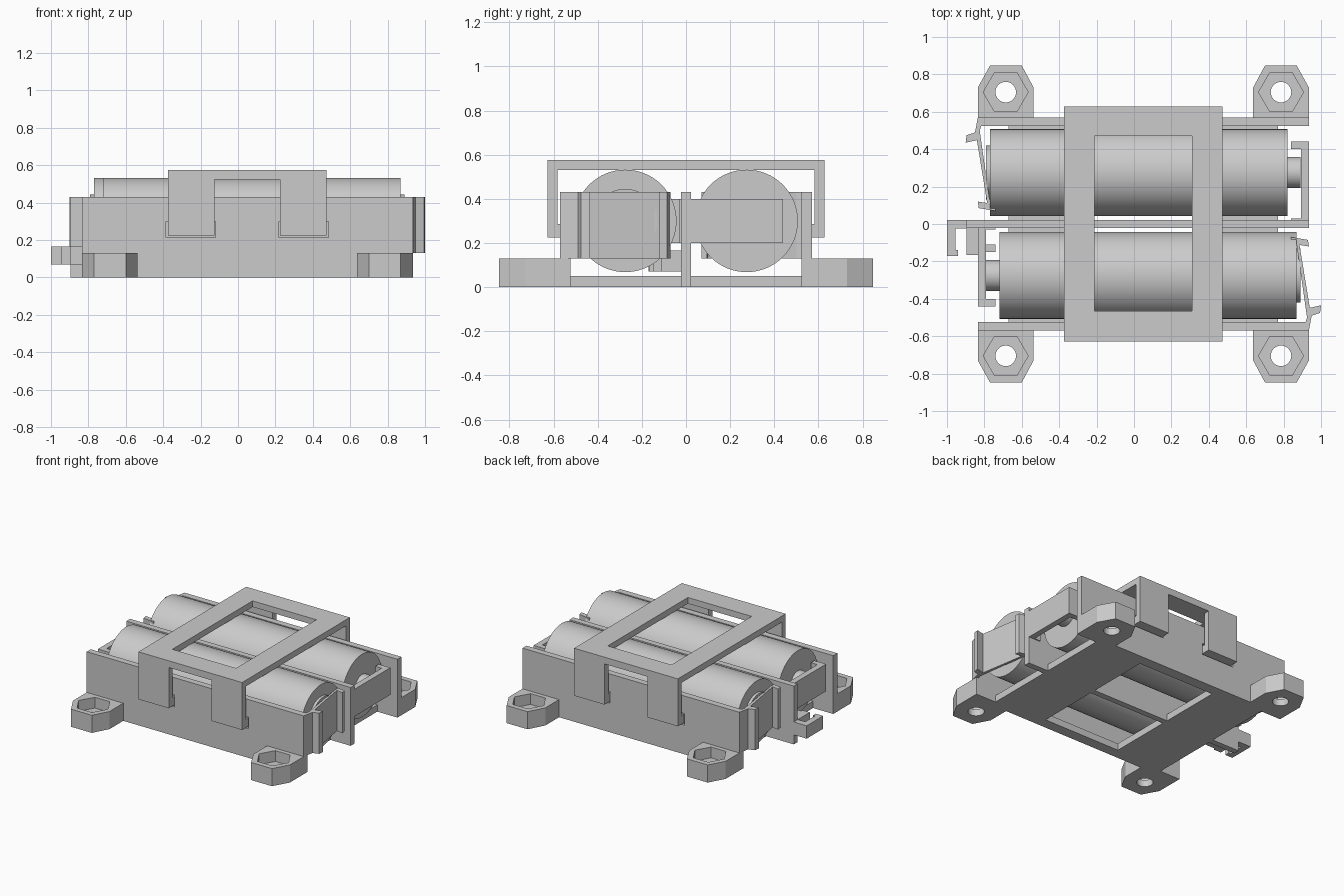
import bpy, bmesh, math
from mathutils import Matrix, Vector

if "Cube" in bpy.data.objects:
    bpy.data.objects.remove(bpy.data.objects["Cube"], do_unlink=True)

grey = bpy.data.materials.new("light_grey")
grey.use_nodes = True
COLOUR = (0.6, 0.6, 0.6, 1)
grey.diffuse_color = COLOUR
grey.node_tree.nodes["Principled BSDF"].inputs["Base Color"].default_value = COLOUR

MID = 0.05  # the holder is symmetric under a half turn about x = MID, y = 0


def finish(bm, name):
    bmesh.ops.recalc_face_normals(bm, faces=bm.faces)
    mesh = bpy.data.meshes.new(name)
    bm.to_mesh(mesh)
    bm.free()
    mesh.materials.append(grey)
    ob = bpy.data.objects.new(name, mesh)
    bpy.context.scene.collection.objects.link(ob)
    return ob


def prism(name, points, z0, z1):
    """Extrude a plan outline between two heights."""
    bm = bmesh.new()
    face = bm.faces.new([bm.verts.new((x, y, z0)) for x, y in points])
    grown = bmesh.ops.extrude_face_region(bm, geom=[face])["geom"]
    top = [v for v in grown if isinstance(v, bmesh.types.BMVert)]
    bmesh.ops.translate(bm, verts=top, vec=(0, 0, z1 - z0))
    return finish(bm, name)


def box(name, x0, x1, y0, y1, z0, z1):
    x0, x1, y0, y1 = min(x0, x1), max(x0, x1), min(y0, y1), max(y0, y1)
    return prism(name, [(x0, y0), (x1, y0), (x1, y1), (x0, y1)], z0, z1)


def ring(x, y, radius, sides):
    angles = [2 * math.pi * i / sides for i in range(sides)]
    return [(x + radius * math.cos(a), y + radius * math.sin(a)) for a in angles]


def rod(bm, x0, x1, y, z, radius):
    place = Matrix.Translation(Vector(((x0 + x1) / 2, y, z))) @ Matrix.Rotation(math.pi / 2, 4, 'Y')
    bmesh.ops.create_cone(bm, cap_ends=True, segments=64, radius1=radius,
                          radius2=radius, depth=abs(x1 - x0), matrix=place)


def cut(target, cutter):
    cutter.hide_render = True
    mod = target.modifiers.new("cut", 'BOOLEAN')
    mod.operation = 'DIFFERENCE'
    mod.solver = 'EXACT'
    mod.object = cutter
    bpy.context.view_layer.objects.active = target
    bpy.ops.object.modifier_apply(modifier=mod.name)
    bpy.data.objects.remove(cutter, do_unlink=True)


# Base plate with a window below each cell, and the central divider
base = box("base_plate", -0.67, 0.77, -0.53, 0.53, 0, 0.05)
for y0, y1 in ((0.02, 0.49), (-0.49, -0.02)):
    cut(base, box("window_cutter", -0.27, 0.36, y0, y1, -0.1, 0.1))
box("divider", -0.895, 0.935, -0.022, 0.022, 0, 0.43)

# Parts that repeat after a half turn
for side, end in ((1, "back"), (-1, "front")):
    def sx(u):
        return MID + side * u

    def block(name, u0, u1, v0, v1, z0, z1):
        return box(end + "_" + name, sx(u0), sx(u1), side * v0, side * v1, z0, z1)

    def plan(name, points, z0, z1):
        return prism(end + "_" + name, [(sx(u), side * v) for u, v in points], z0, z1)

    # Long outer wall with latch recesses
    wall = block("wall", -0.885, 0.885, 0.523, 0.57, 0, 0.43)
    for m in (-1, 1):
        cut(wall, block("latch_cutter", m * 0.17, m * 0.435, 0.55, 0.6, 0.215, 0.3))

    # Mounting feet with nut pocket and screw hole
    for m in (-1, 1):
        outline = [(0.885, 0.525), (0.885, 0.73), (0.82, 0.847),
                   (0.65, 0.847), (0.587, 0.73), (0.587, 0.525)]
        foot = plan("foot", [(m * u, v) for u, v in outline], 0, 0.13)
        cut(foot, prism("nut_cutter", ring(sx(m * 0.736), side * 0.705, 0.12, 6), 0.05, 0.2))
        cut(foot, prism("hole_cutter", ring(sx(m * 0.736), side * 0.705, 0.055, 32), -0.1, 0.2))

    # Battery cell with raised terminal and flat rear contact
    bm = bmesh.new()
    for u0, u1, radius in ((-0.82, 0.77, 0.232), (0.77, 0.84, 0.083), (-0.84, -0.82, 0.145)):
        rod(bm, sx(u0), sx(u1), side * 0.275, 0.3, radius)
    cell = finish(bm, end + "_battery")
    bpy.ops.object.select_all(action='DESELECT')
    cell.select_set(True)
    bpy.context.view_layer.objects.active = cell
    bpy.ops.object.shade_smooth_by_angle(angle=math.radians(30))

    # Fixed terminal bracket
    plan("terminal_bracket", [(0.885, 0), (0.885, 0.44), (0.79, 0.44), (0.79, 0.40), (0.842, 0.40),
                              (0.842, 0.03), (0.79, 0.03), (0.79, 0)], 0.2, 0.4)

    # Springy end arm with finger tab and contact toe
    plan("spring_arm", [(-0.885, 0.57), (-0.90, 0.49), (-0.945, 0.475), (-0.95, 0.435), (-0.89, 0.448),
                        (-0.835, 0.112), (-0.885, 0.12), (-0.88, 0.085), (-0.79, 0.07),
                        (-0.79, 0.095), (-0.818, 0.10), (-0.875, 0.50), (-0.865, 0.53)], 0.13, 0.43)

    # Clip legs with inward catches
    for m in (-1, 1):
        block("clip_leg", m * 0.175, m * 0.423, 0.583, 0.628, 0.225, 0.54)
        block("clip_catch", m * 0.175, m * 0.423, 0.555, 0.59, 0.225, 0.285)
    block("clip_side_rail", -0.423, 0.423, 0.583, 0.628, 0.525, 0.54)

# Top frame of the clip
frame = box("clip_frame", -0.373, 0.473, -0.628, 0.628, 0.53, 0.575)
cut(frame, box("frame_cutter", -0.21, 0.31, -0.465, 0.47, 0.4, 0.7))

# Cable hook beside the divider
prism("cable_hook", [(-0.74, 0.022), (-1, 0.022), (-1, -0.17), (-0.94, -0.17), (-0.94, -0.14),
                     (-0.955, -0.14), (-0.955, -0.025), (-0.895, -0.025), (-0.895, -0.165),
                     (-0.835, -0.165), (-0.835, -0.15), (-0.74, -0.15), (-0.74, -0.11),
                     (-0.79, -0.11), (-0.79, -0.022), (-0.74, -0.022)], 0.07, 0.165)
